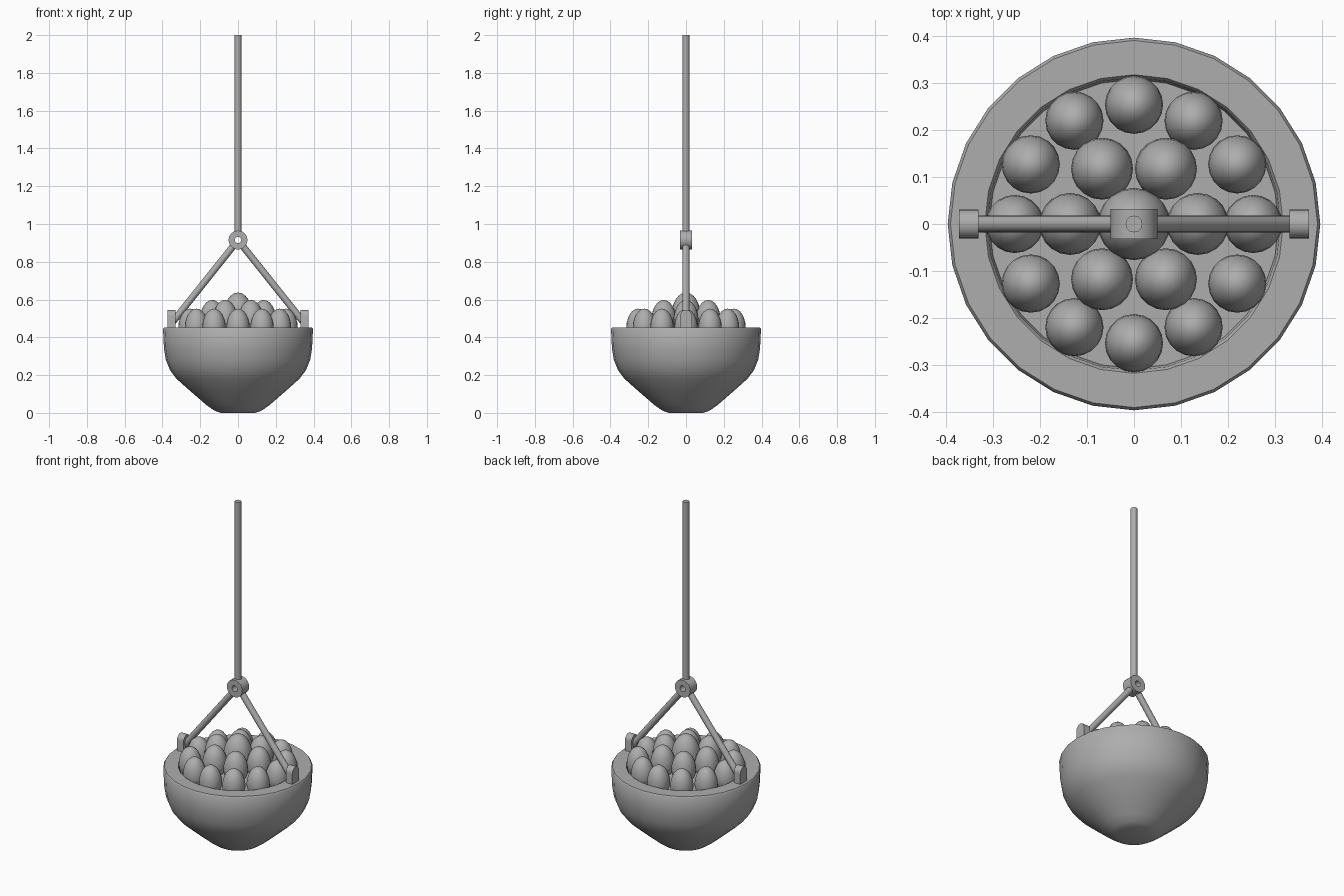
import bpy, bmesh
from math import sin, cos, pi, radians
from mathutils import Vector

default = bpy.data.objects.get("Cube")
if default:
    bpy.data.objects.remove(default)

grey = bpy.data.materials.new("plain_grey")
grey.use_nodes = True
grey.diffuse_color = (0.42, 0.42, 0.42, 1)
grey.node_tree.nodes["Principled BSDF"].inputs["Base Color"].default_value = grey.diffuse_color


def finish(name, bm, angle=40):
    bmesh.ops.recalc_face_normals(bm, faces=bm.faces)
    mesh = bpy.data.meshes.new(name)
    bm.to_mesh(mesh)
    bm.free()
    mesh.materials.append(grey)
    ob = bpy.data.objects.new(name, mesh)
    bpy.context.collection.objects.link(ob)
    bpy.ops.object.select_all(action='DESELECT')
    ob.select_set(True)
    bpy.context.view_layer.objects.active = ob
    bpy.ops.object.shade_smooth_by_angle(angle=radians(angle))
    return ob


def lathe(name, profile, sides, closed=False, angle=40):
    """Spin (radius, height) points around z."""
    bm = bmesh.new()
    verts = [bm.verts.new((r, 0, z)) for r, z in profile]
    edges = [bm.edges.new(p) for p in zip(verts, verts[1:])]
    if closed:
        edges.append(bm.edges.new((verts[-1], verts[0])))
    bmesh.ops.spin(bm, geom=verts + edges, cent=(0, 0, 0), axis=(0, 0, 1),
                   angle=2 * pi, steps=sides, use_duplicate=False)
    bmesh.ops.remove_doubles(bm, verts=bm.verts, dist=1e-5)
    return finish(name, bm, angle)


def rod(name, start, end, radius, sides=12):
    start, end = Vector(start), Vector(end)
    axis = end - start
    bm = bmesh.new()
    bmesh.ops.create_cone(bm, cap_ends=True, segments=sides, radius1=radius,
                          radius2=radius, depth=axis.length)
    ob = finish(name, bm)
    ob.rotation_euler = axis.to_track_quat('Z', 'Y').to_euler()
    ob.location = (start + end) / 2
    return ob


# Bowl with a thick flat rim and shallow recess
lathe("bowl", [(0, 0), (0.09, 0), (0.125, 0.012), (0.165, 0.04), (0.25, 0.113),
               (0.325, 0.18), (0.36, 0.226), (0.382, 0.28), (0.392, 0.34),
               (0.397, 0.445), (0.391, 0.453), (0.318, 0.453), (0.312, 0.445),
               (0.308, 0.4), (0, 0.4)], 28, angle=50)

# Eggs: taller upper half, rounder lower half
STEPS = 12


def egg(name, x, y, middle, radius, rise):
    profile = []
    for i in range(STEPS + 1):
        a = -pi / 2 + pi * i / STEPS
        height = rise if a > 0 else radius * 1.1
        profile.append((max(radius * cos(a), 0), height * sin(a)))
    ob = lathe(name, profile, 20, angle=60)
    ob.location = (x, y, middle)


egg("egg_top", 0, 0, 0.515, 0.077, 0.122)
for label, count, ring, middle, radius, rise in (
        ("middle", 6, 0.136, 0.49, 0.066, 0.108),
        ("outer", 12, 0.254, 0.45, 0.062, 0.102)):
    for i in range(count):
        a = 2 * pi * i / count
        egg(f"egg_{label}_{i + 1}", ring * cos(a), ring * sin(a), middle, radius, rise)

# Pivot ring with a through hole, facing front
ring = lathe("pivot_ring", [(0.017, -0.032), (0.05, -0.032),
                            (0.05, 0.032), (0.017, 0.032)], 24, closed=True)
ring.rotation_euler.x = pi / 2
ring.location.z = 0.915

# Upright pole
rod("pole", (0, 0, 0.95), (0, 0, 2), 0.018)

# Sloping arms and round-topped lugs on the rim
for side, s in (("left", 1), ("right", -1)):
    rod(f"{side}_arm", (s * 0.026, 0, 0.882), (s * 0.345, 0, 0.482), 0.018)
    bm = bmesh.new()
    outline = [(-0.031, 0.44), (0.031, 0.44)]
    outline += [(0.031 * cos(pi * i / 10), 0.514 + 0.031 * sin(pi * i / 10)) for i in range(11)]
    face = bm.faces.new([bm.verts.new((s * 0.331, y, z)) for y, z in outline])
    grown = bmesh.ops.extrude_face_region(bm, geom=[face])["geom"]
    bmesh.ops.translate(bm, vec=(s * 0.042, 0, 0),
                        verts=[v for v in grown if isinstance(v, bmesh.types.BMVert)])
    finish(f"{side}_lug", bm)
